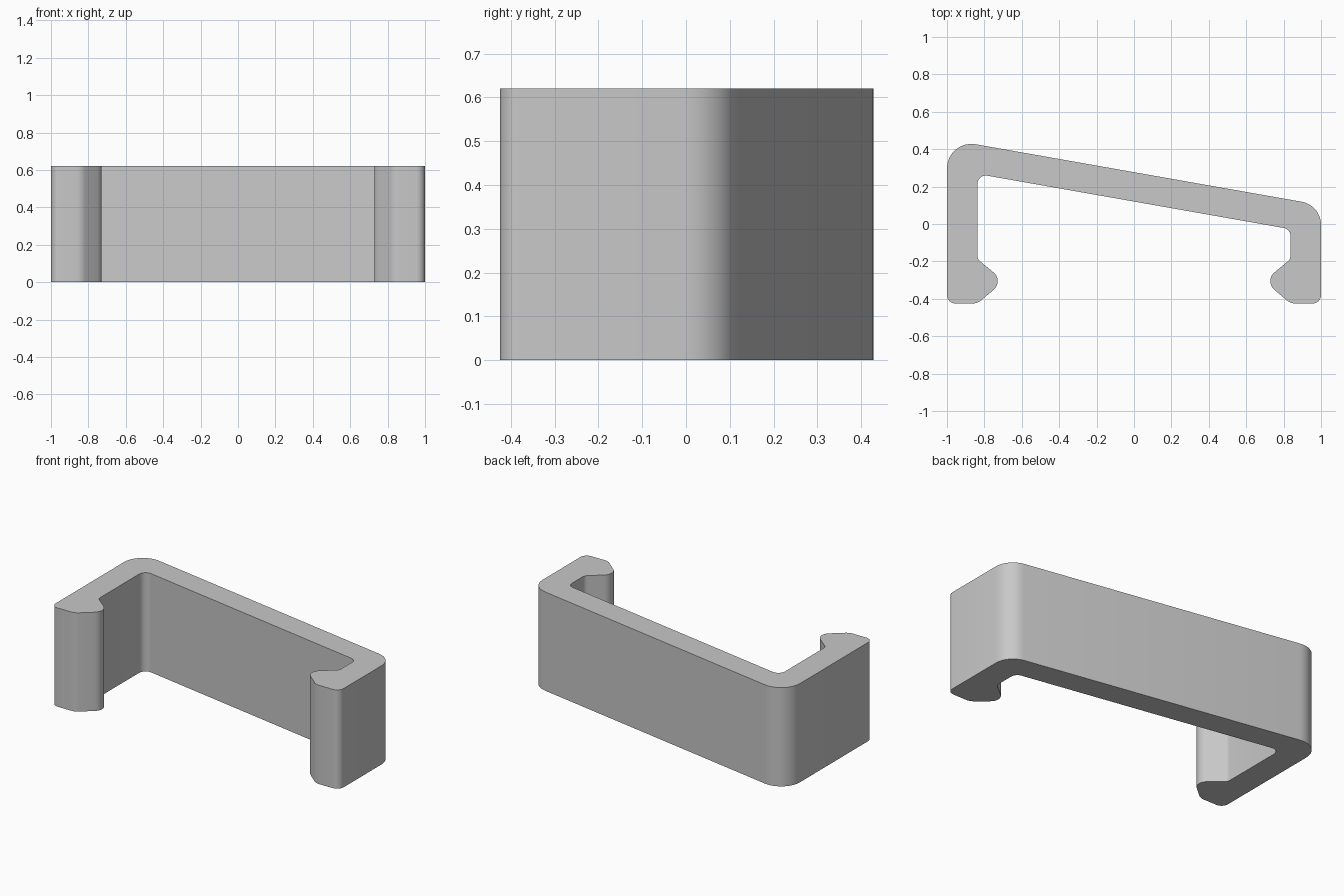
import bpy
import bmesh
import math
from mathutils import Vector

HEIGHT = 0.62
SLOPE = -math.tan(math.radians(10))   # slant of the back wall

cube = bpy.data.objects.get("Cube")
if cube:
    bpy.data.objects.remove(cube, do_unlink=True)

grey = bpy.data.materials.new("light grey plastic")
grey.use_nodes = True
colour = (0.58, 0.58, 0.58, 1)
grey.diffuse_color = colour
grey.node_tree.nodes["Principled BSDF"].inputs["Base Color"].default_value = colour


def fillet(corners, steps=8):
    """Round each (x, y, radius) corner of a closed outline with an arc."""
    points = []
    for i, (x, y, radius) in enumerate(corners):
        p = Vector((x, y))
        a = (Vector(corners[i - 1][:2]) - p).normalized()
        b = (Vector(corners[(i + 1) % len(corners)][:2]) - p).normalized()
        half = a.angle(b) / 2
        centre = p + (a + b).normalized() * radius / math.sin(half)
        start = p + a * radius / math.tan(half) - centre
        end = p + b * radius / math.tan(half) - centre
        sweep = math.pi - 2 * half
        for s in range(steps + 1):
            t = s / steps
            arc = (start * math.sin((1 - t) * sweep) + end * math.sin(t * sweep)) / math.sin(sweep)
            points.append(centre + arc)
    return points


def arm(side, outer_radius):
    """Corners of one arm, from the outer back corner round the hook to the inner one."""
    outer_y = 0.277 + SLOPE * side
    inner_y = 0.12 + SLOPE * side * 0.837
    return [
        (side, outer_y, outer_radius),
        (side, -0.425, 0.045),
        (side * 0.837, -0.425, 0.07),
        (side * 0.695, -0.305, 0.06),
        (side * 0.837, -0.188, 0.04),
        (side * 0.837, inner_y, 0.045),
    ]


# Clip outline: left arm, inner back wall, right arm, outer back wall
outline = fillet(arm(-1, 0.13) + arm(1, 0.125)[::-1])

# Extrude the outline upward
bm = bmesh.new()
base = bm.faces.new([bm.verts.new((p.x, p.y, 0)) for p in outline])
top = bmesh.ops.extrude_face_region(bm, geom=[base], use_keep_orig=True)
bmesh.ops.translate(bm, vec=(0, 0, HEIGHT),
                    verts=[v for v in top["geom"] if isinstance(v, bmesh.types.BMVert)])
bmesh.ops.recalc_face_normals(bm, faces=bm.faces)
mesh = bpy.data.meshes.new("clip_bracket")
bm.to_mesh(mesh)
bm.free()
mesh.materials.append(grey)

clip = bpy.data.objects.new("clip_bracket", mesh)
bpy.context.collection.objects.link(clip)
bpy.ops.object.select_all(action='DESELECT')
bpy.context.view_layer.objects.active = clip
clip.select_set(True)
bpy.ops.object.shade_smooth_by_angle(angle=math.radians(30))
